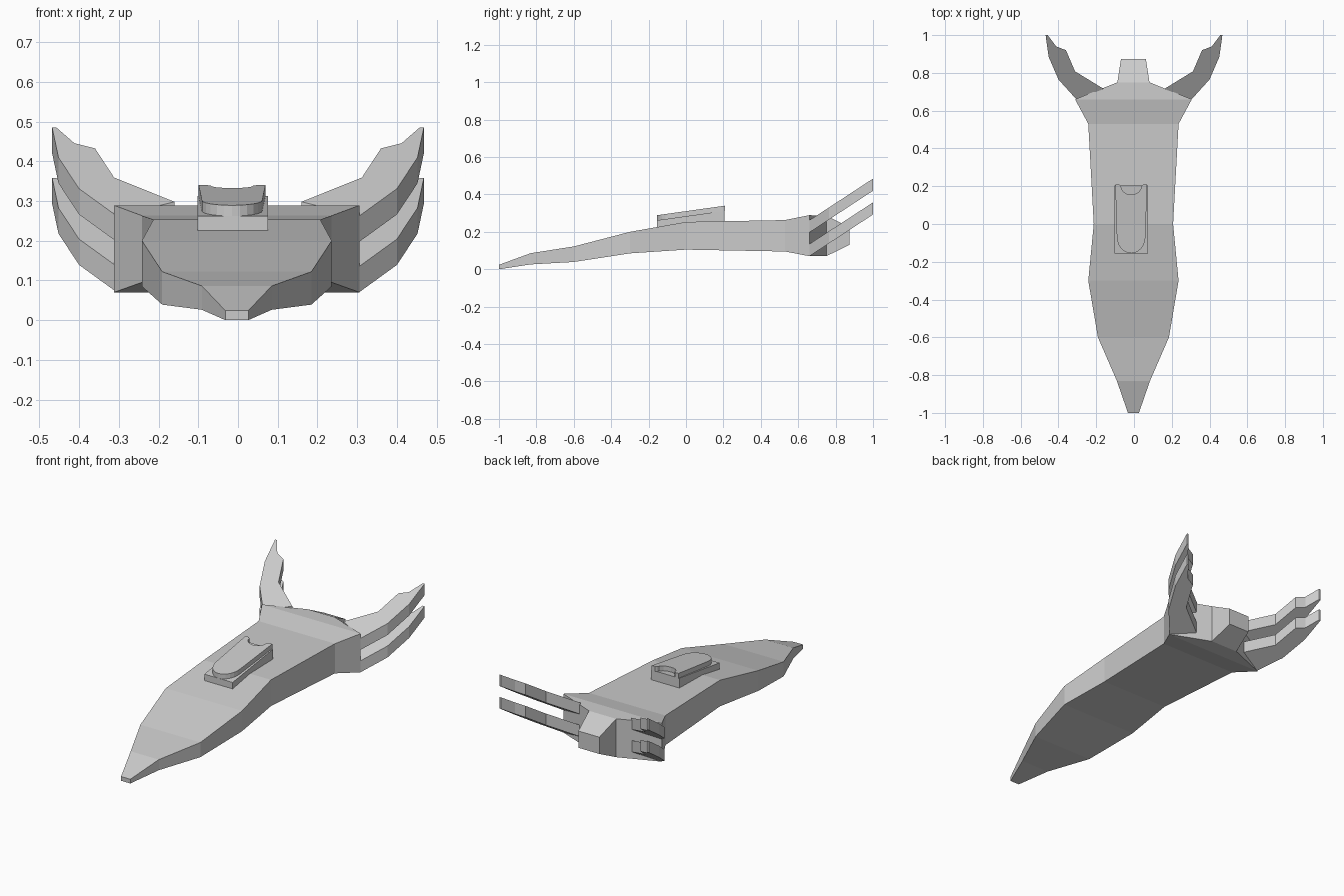
import bpy, bmesh, math

if "Cube" in bpy.data.objects:
    bpy.data.objects.remove(bpy.data.objects["Cube"])


def make_mesh(name, verts, faces):
    mesh = bpy.data.meshes.new(name)
    mesh.from_pydata(verts, [], faces)
    bm = bmesh.new()
    bm.from_mesh(mesh)
    bmesh.ops.recalc_face_normals(bm, faces=bm.faces)
    bm.to_mesh(mesh)
    bm.free()
    obj = bpy.data.objects.new(name, mesh)
    bpy.context.collection.objects.link(obj)
    return obj


def loft(name, stations, cx):
    """Rectangular sections: (y, half width, bottom z, top z)."""
    verts, faces = [], []
    for y, w, lo, hi in stations:
        verts += [(cx - w, y, lo), (cx + w, y, lo), (cx + w, y, hi), (cx - w, y, hi)]
    for s in range(len(stations) - 1):
        for k in range(4):
            a, b = s * 4 + k, s * 4 + (k + 1) % 4
            faces.append((a, b, b + 4, a + 4))
    n = len(verts)
    faces += [(3, 2, 1, 0), (n - 4, n - 3, n - 2, n - 1)]
    return make_mesh(name, verts, faces)


def sloped_plate(name, outline, lo, hi):
    """Extrude a plan outline between two sloped planes lo(y) and hi(y)."""
    n = len(outline)
    verts = [(x, y, lo(y)) for x, y in outline] + [(x, y, hi(y)) for x, y in outline]
    faces = [tuple(range(n)), tuple(range(n, 2 * n))]
    faces += [(i, (i + 1) % n, (i + 1) % n + n, i + n) for i in range(n)]
    return make_mesh(name, verts, faces)


# Hull with flared, pointed rear and stubby tail
loft("hull", [
    (-1.0, 0.029, 0.0, 0.024),
    (-0.83, 0.088, 0.026, 0.086),
    (-0.6, 0.188, 0.039, 0.122),
    (-0.3, 0.239, 0.085, 0.2),
    (0.0, 0.21, 0.105, 0.253),
    (0.53, 0.239, 0.095, 0.263),
    (0.66, 0.309, 0.07, 0.289),
    (0.75, 0.085, 0.07, 0.287),
    (0.873, 0.066, 0.13, 0.225),
], -0.003)

# Two stacked, upswept fins on each side
fin_plan = [(0.305, 0.66), (0.4, 0.765), (0.452, 0.885), (0.468, 1.0), (0.457, 1.0),
            (0.412, 0.94), (0.36, 0.92), (0.312, 0.808), (0.16, 0.715)]
for level, base in (("lower", 0.07), ("upper", 0.197)):
    for side, s in (("left", -1), ("right", 1)):
        sloped_plate(f"{level}_fin_{side}", [(x * s, y) for x, y in fin_plan],
                     lambda y: base + 0.655 * (y - 0.66),
                     lambda y: base + 0.065 + 0.655 * (y - 0.66))


# Cockpit base and canopy share a gently rising plane
def deck(y):
    return 0.262 + 0.14 * (y + 0.155)


sloped_plate("cockpit_base", [(-0.102, -0.155), (0.075, -0.155), (0.075, 0.205), (-0.102, 0.205)],
             lambda y: 0.225 + 0.06 * (y + 0.155), deck)

# Canopy: rounded nose, scooped back
cx = -0.015
canopy = [(cx + 0.076 * math.cos(a), -0.065 - 0.09 * math.sin(a))
          for a in (math.pi * i / 12 for i in range(13))]
canopy += [(cx - 0.084, 0.208), (cx - 0.062, 0.208)]
canopy += [(cx - 0.054 * math.cos(a), 0.2 - 0.045 * math.sin(a))
           for a in (math.pi * i / 8 for i in range(9))]
canopy += [(cx + 0.062, 0.208), (cx + 0.084, 0.208)]
sloped_plate("canopy", canopy, lambda y: deck(y) - 0.002, lambda y: deck(y) + 0.027)
